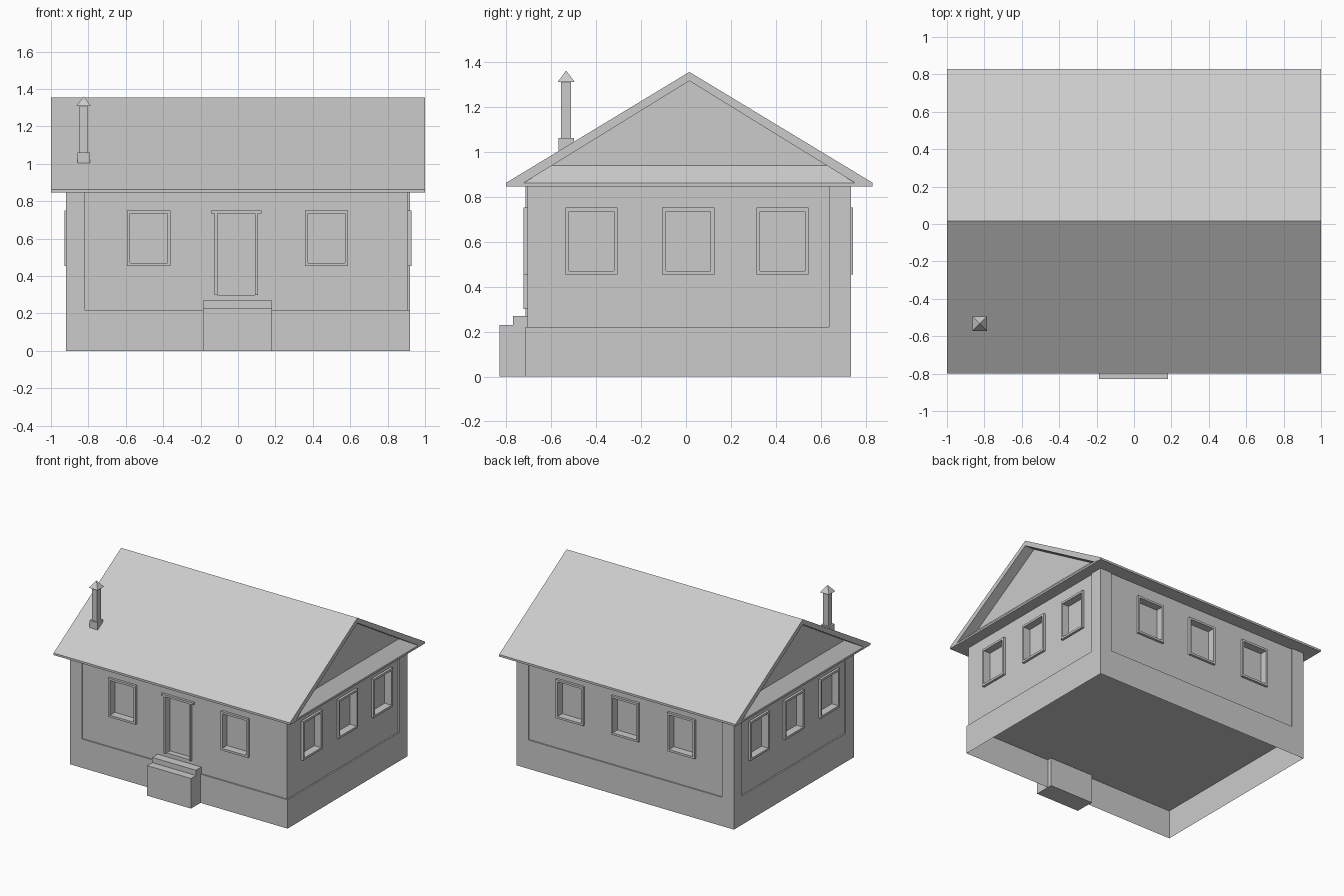
import bpy
import bmesh

if "Cube" in bpy.data.objects:
    bpy.data.objects.remove(bpy.data.objects["Cube"])

GREY = (0.6, 0.6, 0.6, 1)
mat = bpy.data.materials.new("plain_grey")
mat.use_nodes = True
mat.diffuse_color = GREY
mat.node_tree.nodes["Principled BSDF"].inputs["Base Color"].default_value = GREY


def finish(name, bm, recalc=True):
    if recalc:
        bmesh.ops.recalc_face_normals(bm, faces=bm.faces)
    mesh = bpy.data.meshes.new(name)
    bm.to_mesh(mesh)
    bm.free()
    mesh.materials.append(mat)
    obj = bpy.data.objects.new(name, mesh)
    bpy.context.collection.objects.link(obj)
    return obj


def add_box(bm, xs, ys, zs):
    verts = bmesh.ops.create_cube(bm, size=1)["verts"]
    for v in verts:
        v.co = [r[0] if c < 0 else r[1] for c, r in zip(v.co, (xs, ys, zs))]
    return verts


def box(name, *ranges):
    bm = bmesh.new()
    add_box(bm, *ranges)
    return finish(name, bm)


def loft(name, rings):
    """Join closed loops of equal length and cap both ends."""
    bm = bmesh.new()
    loops = [[bm.verts.new(p) for p in ring] for ring in rings]
    for a, b in zip(loops, loops[1:]):
        for i in range(len(a)):
            j = (i + 1) % len(a)
            bm.faces.new((a[i], a[j], b[j], b[i]))
    bm.faces.new(loops[0])
    bm.faces.new(loops[-1])
    return finish(name, bm)


def rect(x, y0, y1, z):
    return [(-x, y0, z), (x, y0, z), (x, y1, z), (-x, y1, z)]


# House extents
HX, Y0, Y1 = 0.92, -0.715, 0.735
PLINTH, EAVE, INSET, DEEP = 0.22, 0.855, 0.01, 0.04
RIDGE_Y = 0.015

# Plinth: hollow below the floor
bm = bmesh.new()
add_box(bm, (-HX, HX), (Y0, Y1), (0, PLINTH))
bmesh.ops.delete(bm, geom=[f for f in bm.faces if f.calc_center_median().z < 0.01],
                 context="FACES_ONLY")
finish("plinth", bm, False)

# Walls
walls = box("walls", (-HX + INSET, HX - INSET), (Y0 + INSET, Y1 - INSET),
            (PLINTH, EAVE))

# Corner boards
for name, sx, back in (("front_right", -1, 0), ("back_right", -1, 1), ("back_left", 1, 1)):
    xs = sorted((sx * HX, sx * (HX - 0.1)))
    ys = (Y1 - 0.1, Y1) if back else (Y0, Y0 + 0.1)
    box(name + "_corner_board", xs, ys, (PLINTH, EAVE))

# Openings: (name, side, centre along wall, half width, bottom, top)
openings = [("door", "front", -0.01, 0.1, 0.3, 0.735)]
for side, spots in (("front", (-0.477, 0.473)), ("back", (-0.477, 0, 0.467)),
                    ("left", (-0.42, 0.01, 0.43)), ("right", (-0.42, 0.01, 0.43))):
    for n, c in enumerate(spots, 1):
        openings.append((f"{side}_window_{n}", side, c, 0.1, 0.47, 0.735))

PLANES = {"front": (Y0 + INSET, -1), "back": (Y1 - INSET, 1),
          "left": (HX - INSET, 1), "right": (-HX + INSET, -1)}


def wall_box(bm, side, along, inner, outer, zs):
    """Box placed on a wall; inner and outer are distances from its face."""
    face, out = PLANES[side]
    depth = sorted((face + out * inner, face + out * outer))
    if side in ("front", "back"):
        add_box(bm, along, depth, zs)
    else:
        add_box(bm, depth, along, zs)


# Recessed panes and door cut into the walls
bm = bmesh.new()
for _, side, c, w, z0, z1 in openings:
    wall_box(bm, side, (c - w, c + w), -DEEP, 0.1, (z0, z1))
cutter = finish("opening_cutter", bm)
cutter.hide_render = True
mod = walls.modifiers.new("openings", "BOOLEAN")
mod.operation = "DIFFERENCE"
mod.solver = "EXACT"
mod.object = cutter
bpy.context.view_layer.objects.active = walls
bpy.ops.object.modifier_apply(modifier=mod.name)
bpy.data.objects.remove(cutter)

# Frames around the openings
T, PROUD = 0.016, 0.018
for name, side, c, w, z0, z1 in openings:
    bm = bmesh.new()
    a, b = c - w, c + w
    for along in ((a - T, a), (b, b + T)):
        wall_box(bm, side, along, -INSET, PROUD, (z0, z1))
    sill = z0 if name == "door" else z0 - T
    if sill < z0:
        wall_box(bm, side, (a - T, b + T), -INSET, PROUD, (sill, z0))
    wide = 0.035 if name == "door" else T
    wall_box(bm, side, (a - wide, b + wide), -INSET, PROUD, (z1, z1 + T))
    finish(name + "_frame", bm)

# Front steps
box("lower_step", (-0.187, 0.183), (-0.83, -0.68), (0, 0.23))
box("upper_step", (-0.187, 0.183), (-0.77, -0.7), (0.2, 0.27))

# Gable roof slab
profile = [(-0.8, 0.862), (RIDGE_Y, 1.355), (0.83, 0.862), (0.83, 0.846),
           (0.77, 0.85), (RIDGE_Y, 1.315), (-0.74, 0.85), (-0.8, 0.846)]
loft("roof", [[(x, y, z) for y, z in profile] for x in (-1, 1)])

# Flat soffit under the overhang
box("soffit", (-0.999, 0.999), (-0.795, 0.825), (0.846, 0.86))

# Gable walls with a sloping skirt roof at their foot
loft("gables", [rect(0.998, -0.735, 0.765, 0.858), rect(0.92, -0.605, 0.635, 0.938),
                rect(0.92, RIDGE_Y - 0.005, RIDGE_Y + 0.005, 1.318)])

# Chimney
CX, CY = -0.825, -0.533


def square(r, z):
    return [(CX + x, CY + y, z) for x, y in ((-r, -r), (r, -r), (r, r), (-r, r))]


loft("chimney_base", [square(0.034, 1.005), square(0.034, 1.06)])
loft("chimney_shaft", [square(0.022, 1.05), square(0.022, 1.315)])
loft("chimney_cap", [square(0.038, 1.31), square(0.001, 1.36)])
